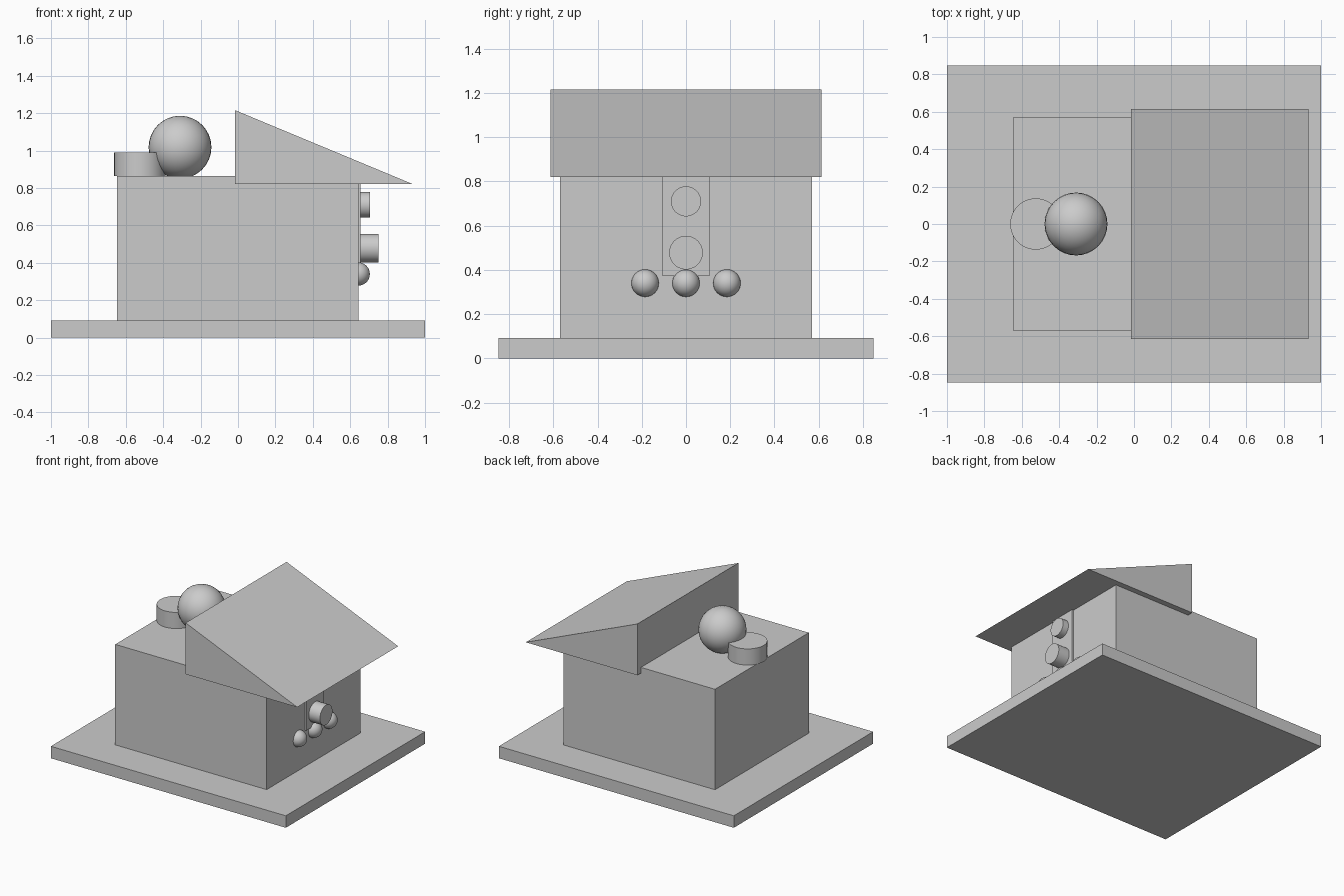
import bpy
import math

if "Cube" in bpy.data.objects:
    bpy.data.objects.remove(bpy.data.objects["Cube"], do_unlink=True)

# Single plain grey for every part
grey = bpy.data.materials.new("plain_grey")
grey.use_nodes = True
grey.diffuse_color = (0.6, 0.6, 0.6, 1)
grey.node_tree.nodes["Principled BSDF"].inputs["Base Color"].default_value = (0.6, 0.6, 0.6, 1)


def finish(name, smooth=False):
    obj = bpy.context.object
    obj.name = name
    obj.data.materials.append(grey)
    if smooth:
        bpy.ops.object.shade_smooth_by_angle(angle=math.radians(40))
    return obj


def box(name, x0, x1, half_y, z0, z1):
    bpy.ops.mesh.primitive_cube_add(size=1, location=((x0 + x1) / 2, 0, (z0 + z1) / 2))
    bpy.context.object.scale = (x1 - x0, 2 * half_y, z1 - z0)
    bpy.ops.object.transform_apply(location=False, rotation=False, scale=True)
    return finish(name)


def ball(name, center, radius):
    bpy.ops.mesh.primitive_uv_sphere_add(segments=32, ring_count=16, radius=radius, location=center)
    return finish(name, True)


def disc(name, center, radius, depth, along_x=False):
    turn = (0, math.pi / 2, 0) if along_x else (0, 0, 0)
    bpy.ops.mesh.primitive_cylinder_add(vertices=48, radius=radius, depth=depth,
                                        location=center, rotation=turn)
    return finish(name, True)


# Ground slab, house body and door panel
box("base_slab", -1, 1, 0.847, 0, 0.092)
box("body", -0.646, 0.643, 0.57, 0.092, 0.865)
box("door_panel", 0.64, 0.656, 0.106, 0.372, 0.83)

# Sloping wedge roof: a triangle profile extruded across the body
profile = [(-0.016, 0.821), (0.934, 0.821), (-0.016, 1.216)]
half = 0.614
verts = [(x, y, z) for y in (-half, half) for x, z in profile]
faces = [(0, 1, 2), (5, 4, 3), (0, 3, 4, 1), (1, 4, 5, 2), (2, 5, 3, 0)]
mesh = bpy.data.meshes.new("wedge_roof")
mesh.from_pydata(verts, [], faces)
roof = bpy.data.objects.new("wedge_roof", mesh)
bpy.context.collection.objects.link(roof)
mesh.materials.append(grey)

# Ball and short drum on the flat part of the top
ball("top_ball", (-0.31, 0, 1.018), 0.168)
disc("top_drum", (-0.525, 0, 0.927), 0.137, 0.125)

# Round knobs on the door panel
disc("upper_knob", (0.675, 0, 0.71), 0.068, 0.06, True)
disc("lower_knob", (0.698, 0, 0.478), 0.076, 0.105, True)

# Row of three small balls below the knobs
for side, y in (("right", -0.185), ("middle", 0), ("left", 0.185)):
    ball("wall_ball_" + side, (0.643, y, 0.34), 0.062)
